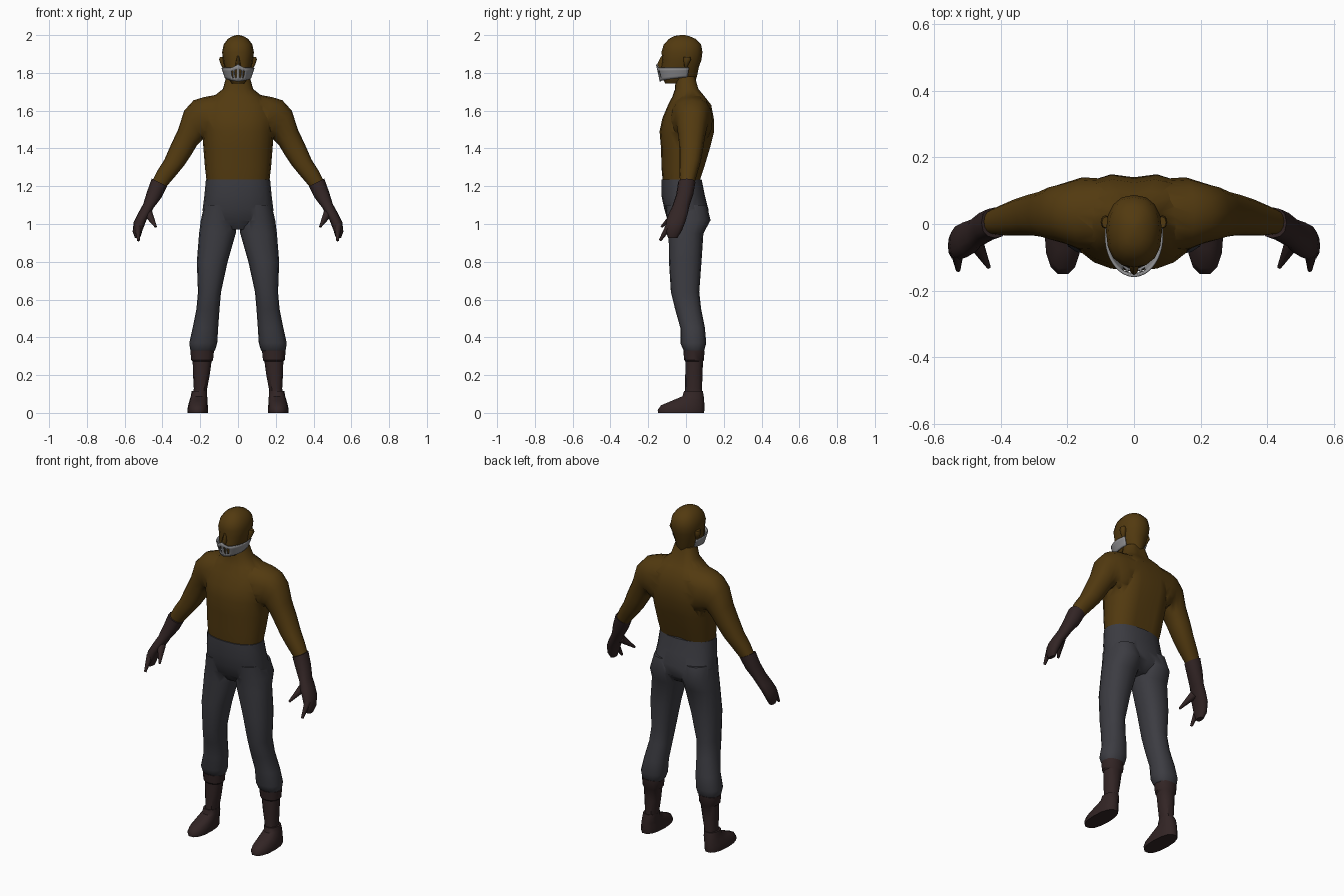
import bpy, bmesh, math
from mathutils import Vector

if "Cube" in bpy.data.objects:
    bpy.data.objects.remove(bpy.data.objects["Cube"])


def material(name, rgb):
    m = bpy.data.materials.new(name)
    m.diffuse_color = (*rgb, 1)
    m.use_nodes = True
    m.node_tree.nodes["Principled BSDF"].inputs["Base Color"].default_value = m.diffuse_color
    return m


SHIRT = material("brown_cloth", (0.085, 0.042, 0.005))
PANTS = material("charcoal_cloth", (0.045, 0.045, 0.054))
LEATHER = material("dark_leather", (0.032, 0.018, 0.018))
METAL = material("grey_mask", (0.27, 0.27, 0.28))


def finish(name, bm, mat, angle=50):
    bmesh.ops.recalc_face_normals(bm, faces=bm.faces)
    me = bpy.data.meshes.new(name)
    bm.to_mesh(me)
    bm.free()
    me.materials.append(mat)
    ob = bpy.data.objects.new(name, me)
    bpy.context.collection.objects.link(ob)
    smooth(ob, angle)
    return ob


def select(ob):
    bpy.ops.object.select_all(action='DESELECT')
    ob.select_set(True)
    bpy.context.view_layer.objects.active = ob


def smooth(ob, angle=50):
    select(ob)
    bpy.ops.object.shade_smooth_by_angle(angle=math.radians(angle))


def loft(name, rings, mat, side=1, n=16, power=2.3, dent=0.0, angle=50):
    """Each ring: outer x, z, inner x, z, front y, back y."""
    bm = bmesh.new()
    loops = []
    for xo, zo, xi, zi, yf, yb in rings:
        loop = []
        for k in range(n):
            a = 2 * math.pi * k / n
            c, s = math.cos(a), math.sin(a)
            u = math.copysign(abs(c) ** (2 / power), c)
            v = math.copysign(abs(s) ** (2 / power), s)
            x = (xo + xi) / 2 + u * (xo - xi) / 2
            z = (zo + zi) / 2 + u * (zo - zi) / 2
            y = (yf + yb) / 2 + v * (yb - yf) / 2
            if v > 0:  # spine groove
                y -= dent * max(0, 1 - abs(x) / 0.08)
            loop.append(bm.verts.new((x * side, y, z)))
        loops.append(loop)
    for a, b in zip(loops, loops[1:]):
        for k in range(n):
            j = (k + 1) % n
            bm.faces.new((a[k], a[j], b[j], b[k]))
    bm.faces.new(loops[0])
    bm.faces.new(loops[-1])
    return finish(name, bm, mat, angle)


def level(rows):
    """Horizontal rings from: z, outer x, inner x, front y, back y."""
    return [(xo, z, xi, z, yf, yb) for z, xo, xi, yf, yb in rows]


def centred(rows):
    return level([(z, w, -w, yf, yb) for z, w, yf, yb in rows])


def finger(name, p, q, r0, r1, side):
    p, q = Vector(p), Vector(q)
    p.x *= side
    q.x *= side
    bm = bmesh.new()
    bmesh.ops.create_cone(bm, cap_ends=True, segments=8, radius1=r0, radius2=r1, depth=(q - p).length)
    rot = (q - p).to_track_quat('Z', 'Y')
    for v in bm.verts:
        v.co = rot @ v.co + (p + q) / 2
    return finish(name, bm, LEATHER)


def union(base, others):
    for o in others:
        select(base)
        mod = base.modifiers.new("union", 'BOOLEAN')
        mod.operation = 'UNION'
        mod.solver = 'EXACT'
        mod.object = o
        bpy.ops.object.modifier_move_to_index(modifier=mod.name, index=0)
        bpy.ops.object.modifier_apply(modifier=mod.name)
        bpy.data.objects.remove(o)


# Shirt: torso with neck, joined to both sleeves
torso = loft("shirt", centred([
    (1.215, .165, -.122, .077), (1.3, .175, -.13, .105), (1.4, .183, -.132, .135),
    (1.49, .19, -.14, .158), (1.56, .195, -.125, .155), (1.63, .18, -.095, .142),
    (1.675, .13, -.072, .11), (1.715, .08, -.058, .08), (1.78, .062, -.055, .062)]),
    SHIRT, n=20, dent=.018)
ARM = [(.08, 1.69, .08, 1.44, -.085, .135), (.18, 1.672, .13, 1.42, -.08, .14),
       (.235, 1.655, .17, 1.43, -.06, .125), (.285, 1.60, .185, 1.45, -.05, .115),
       (.317, 1.50, .215, 1.42, -.04, .10), (.355, 1.42, .245, 1.37, -.035, .09),
       (.39, 1.34, .285, 1.31, -.035, .077), (.425, 1.285, .33, 1.255, -.035, .06),
       (.46, 1.215, .39, 1.185, -.03, .04)]
union(torso, [loft("sleeve", ARM, SHIRT, s) for s in (1, -1)])

# Trousers: pelvis joined to both legs
pelvis = loft("trousers", centred([
    (1.235, .17, -.13, .083), (1.15, .178, -.13, .1), (1.08, .187, -.115, .118),
    (1.02, .185, -.098, .118), (.97, .1, -.06, .07)]), PANTS, n=20)
LEG = level([(1.1, .178, .02, -.108, .11), (1.02, .197, .005, -.098, .13),
             (.95, .206, .012, -.092, .092), (.8, .218, .055, -.09, .082),
             (.64, .212, .09, -.08, .07), (.55, .22, .098, -.058, .08),
             (.45, .24, .105, -.03, .1), (.37, .258, .11, -.03, .107),
             (.335, .253, .12, -.015, .098), (.318, .24, .135, 0, .088)])
union(pelvis, [loft("leg", LEG, PANTS, s) for s in (1, -1)])

# Head
loft("head", centred([
    (1.745, .035, -.11, .045), (1.78, .058, -.128, .058), (1.83, .072, -.132, .068),
    (1.87, .08, -.125, .082), (1.91, .084, -.13, .087), (1.95, .076, -.118, .08),
    (1.98, .054, -.09, .052), (1.995, .028, -.062, .015), (2.0, .008, -.03, -.005)]), SHIRT)
loft("nose", centred([(1.89, .006, -.13, -.1), (1.845, .014, -.153, -.1), (1.82, .01, -.14, -.1)]),
     SHIRT, n=8)

# Mask wrapped around the jaw, with open breathing slots in front
bm = bmesh.new()
COLS, ROWS = 36, 4
grid = []
for i in range(COLS + 1):
    s = i / COLS * 2 - 1
    a = math.radians(115 * s)
    z0 = 1.755 + .025 * abs(s)
    z1 = 1.828 + .018 * max(0, 1 - abs(s) * 5)
    grid.append([bm.verts.new(((.064 + .018 * t) * math.sin(a),
                               -.035 - (.098 + .02 * t) * math.cos(a),
                               z0 + (z1 - z0) * t)) for t in (0, .22, .5, .74, 1)])
for i in range(COLS):
    for j in range(ROWS):
        k = i if i < COLS / 2 else COLS - 1 - i
        if k in (14, 16) and j in (1, 2):
            continue
        bm.faces.new((grid[i][j], grid[i + 1][j], grid[i + 1][j + 1], grid[i][j + 1]))
mask = finish("mask", bm, METAL)
solid = mask.modifiers.new("thickness", 'SOLIDIFY')
solid.thickness = .006

# Mirrored extremities
BOOT = level([(.33, .252, .127, -.014, .098), (.28, .248, .132, -.01, .095),
              (.272, .24, .14, -.003, .09), (.2, .238, .15, -.004, .087),
              (.13, .234, .163, -.004, .085), (.1, .236, .165, -.005, .086)])
SHOE = level([(.115, .245, .163, -.012, .09), (.088, .25, .163, -.02, .095),
              (.065, .257, .162, -.075, .098), (.04, .264, .16, -.135, .1),
              (.015, .268, .158, -.153, .1), (0, .266, .16, -.15, .098)])
GLOVE = [(.457, 1.24, .375, 1.2, -.042, .05), (.482, 1.17, .405, 1.14, -.052, .038),
         (.502, 1.105, .447, 1.085, -.072, .018), (.53, 1.055, .46, 1.06, -.09, .01),
         (.552, 1.01, .485, 1.02, -.105, -.002), (.558, .96, .505, .968, -.108, -.022),
         (.545, .925, .517, .93, -.095, -.045)]
for s, label in ((1, "left"), (-1, "right")):
    loft(label + "_boot", BOOT, LEATHER, s, n=12, angle=35)
    loft(label + "_shoe", SHOE, LEATHER, s, n=14, angle=45)
    loft(label + "_glove", GLOVE, LEATHER, s, n=12)
    finger(label + "_thumb", (.475, -.055, 1.055), (.435, -.13, .985), .024, .006, s)
    finger(label + "_index_finger", (.53, -.085, .995), (.527, -.138, .912), .02, .007, s)
    # Ear
    loft(label + "_ear", level([(1.885, .096, .07, -.012, .022), (1.87, .1, .07, -.014, .026),
                                (1.845, .092, .065, -.01, .014), (1.825, .08, .065, -.008, .004)]),
         SHIRT, s, n=8)
for ob in (torso, pelvis):
    smooth(ob, 60)
